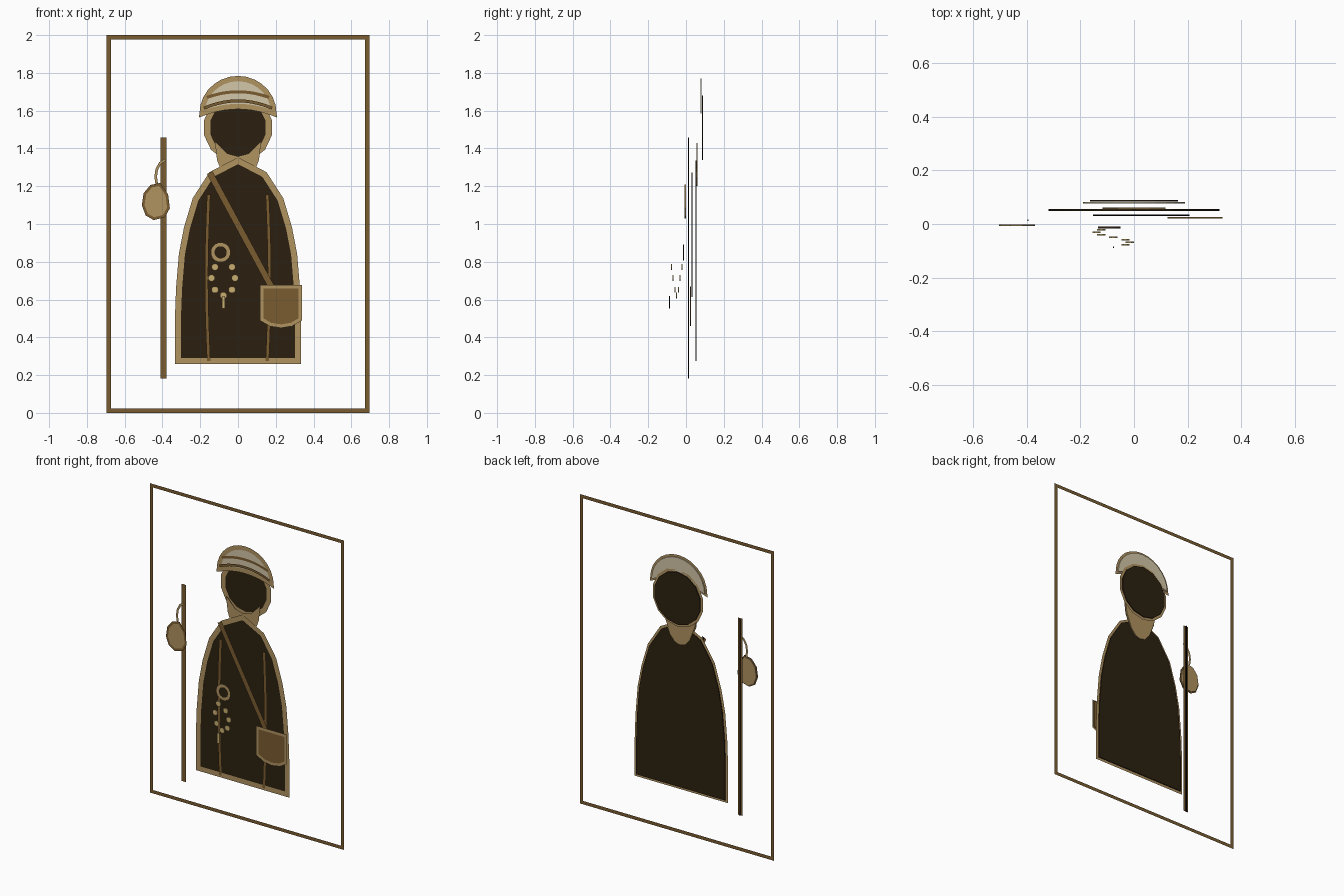
import bpy, bmesh, math
from mathutils import Vector

if "Cube" in bpy.data.objects:
    bpy.data.objects.remove(bpy.data.objects["Cube"])


def material(name, hex_colour):
    srgb = [int(hex_colour[i:i + 2], 16) / 255 for i in (0, 2, 4)]
    lin = [c / 12.92 if c <= 0.04045 else ((c + 0.055) / 1.055) ** 2.4 for c in srgb]
    m = bpy.data.materials.new(name)
    m.use_nodes = True
    m.diffuse_color = (*lin, 1)
    m.node_tree.nodes["Principled BSDF"].inputs["Base Color"].default_value = (*lin, 1)
    return m


BROWN = material("brown", "7a5c30")
GOLD = material("gold", "b09260")
DARK = material("dark brown", "2b2010")
CREAM = material("cream", "d4c6a8")
PALE = material("pale gold", "c8b070")
BLACK = material("black", "050403")

THICK = 0.006   # depth of filled plates
GAP = 0.005     # how far an outline sits in front of its plate


def finish(bm, name, mat):
    mesh = bpy.data.meshes.new(name)
    bm.to_mesh(mesh)
    bm.free()
    mesh.materials.append(mat)
    obj = bpy.data.objects.new(name, mesh)
    bpy.context.collection.objects.link(obj)
    return obj


def plate(name, pts, y, mat):
    """Flat filled shape with a little depth."""
    bm = bmesh.new()
    face = bm.faces.new([bm.verts.new((x, y - THICK / 2, z)) for x, z in pts])
    new = bmesh.ops.extrude_face_region(bm, geom=[face])["geom"]
    verts = [v for v in new if isinstance(v, bmesh.types.BMVert)]
    bmesh.ops.translate(bm, verts=verts, vec=(0, THICK, 0))
    bmesh.ops.recalc_face_normals(bm, faces=bm.faces)
    return finish(bm, name, mat)


def ribbon(name, pts, y, width, mat, closed=False):
    """Flat mitred line following a path, facing the front."""
    p = [Vector(q) for q in pts]
    n = len(p)
    bm = bmesh.new()
    rows = []
    for i in range(n):
        a = p[i - 1] if closed or i else None
        b = p[(i + 1) % n] if closed or i < n - 1 else None
        d1 = (p[i] - a).normalized() if a is not None else (b - p[i]).normalized()
        d2 = (b - p[i]).normalized() if b is not None else d1
        n1, n2 = Vector((-d1.y, d1.x)), Vector((-d2.y, d2.x))
        m = (n1 + n2).normalized()
        off = m * (width / 2 / max(m.dot(n1), 0.5))
        rows.append([bm.verts.new((q.x, y, q.y)) for q in (p[i] + off, p[i] - off)])
    for i in range(n if closed else n - 1):
        r, s = rows[i], rows[(i + 1) % n]
        bm.faces.new((r[0], r[1], s[1], s[0]))
    bm.normal_update()
    for f in bm.faces:
        if f.normal.y > 0:
            f.normal_flip()
    return finish(bm, name, mat)


def outlined(name, pts, y, fill, line, width):
    plate(name, pts, y, fill)
    ribbon(name + "_outline", pts, y - GAP, width, line, True)


def bar(name, a, b, y, width, mat):
    """Straight line with a thin dark core behind it."""
    ribbon(name, [a, b], y - GAP, width, mat)
    d = (Vector(b) - Vector(a)).normalized() * 0.002
    side = Vector((-d.y, d.x))
    a, b = Vector(a), Vector(b)
    plate(name + "_core", [a + side, b + side, b - side, a - side], y, BLACK)


def ellipse(cx, cz, rx, rz, n):
    return [(cx + rx * math.cos(math.tau * (i + 0.5) / n),
             cz + rz * math.sin(math.tau * (i + 0.5) / n)) for i in range(n)]


def mirrored(half):
    """Close a right half, listed from top centre to bottom, on the left."""
    return half + [(-x, z) for x, z in reversed(half) if x > 0]


def arc(half_width, z_end, z_mid, n=10):
    return [(half_width * t, z_mid + (z_end - z_mid) * t * t)
            for t in (2 * i / n - 1 for i in range(n + 1))]


# Border frame
e = 0.684
ribbon("frame", [(-e, 0.011), (e, 0.011), (e, 1.989), (-e, 1.989)], 0.092, 0.022, BROWN, True)

# Head
outlined("head", ellipse(0, 1.51, 0.167, 0.17, 14), 0.087, DARK, GOLD, 0.032)

# Cap: dome above a shallow curved brim, with two bands
dome = [(0.19 * math.cos(a), 1.585 + 0.185 * math.sin(a))
        for a in (math.pi * i / 14 for i in range(15))]
outlined("cap", dome + arc(0.19, 1.585, 1.622)[1:-1], 0.079, CREAM, GOLD, 0.028)
ribbon("cap_upper_band", arc(0.165, 1.67, 1.7), 0.07, 0.016, BROWN)
ribbon("cap_lower_band", arc(0.18, 1.613, 1.652), 0.066, 0.016, BROWN)

# Neck
outlined("neck", mirrored([(0, 1.352), (0.06, 1.368), (0.118, 1.43), (0.105, 1.34),
                           (0.07, 1.25), (0.035, 1.21), (0, 1.2)]), 0.058, GOLD, GOLD, 0.012)

# Cloak with two seams
outlined("cloak", mirrored([(0, 1.335), (0.14, 1.262), (0.225, 1.13), (0.27, 0.98), (0.297, 0.84),
                            (0.312, 0.66), (0.318, 0.5), (0.318, 0.275)]), 0.052, DARK, GOLD, 0.032)
for side, label in ((-1, "right"), (1, "left")):
    seam = [(side * (0.155 + 0.012 * math.sin(math.pi * i / 8)), 1.155 - 0.88 * i / 8)
            for i in range(9)]
    ribbon(label + "_seam", seam, 0.041, 0.018, BROWN)

# Shoulder strap and bag
bar("strap", (-0.15, 1.272), (0.205, 0.615), 0.032, 0.033, BROWN)
outlined("bag", [(0.125, 0.668), (0.33, 0.668), (0.33, 0.495), (0.283, 0.468), (0.228, 0.459),
                 (0.172, 0.468), (0.125, 0.495)], 0.023, BROWN, GOLD, 0.019)

# Staff
bar("staff", (-0.395, 0.183), (-0.395, 1.457), 0.014, 0.032, BROWN)

# Hanging pouch and its cord
outlined("pouch", [(-0.415, 1.21), (-0.377, 1.155), (-0.368, 1.085), (-0.392, 1.042), (-0.445, 1.028),
                   (-0.483, 1.05), (-0.502, 1.1), (-0.493, 1.16), (-0.46, 1.2)],
         -0.004, GOLD, BROWN, 0.014)
ribbon("pouch_cord", [(-0.43, 1.21), (-0.436, 1.25), (-0.43, 1.29), (-0.412, 1.322), (-0.385, 1.34)],
       -0.001, 0.014, GOLD)

# Ring with a loop of beads and a short pendant
cx = -0.092
outlined("ring", ellipse(cx, 0.85, 0.043, 0.043, 16), -0.013, DARK, GOLD, 0.02)
beads = [(-0.122, 0.772), (-0.14, 0.714), (-0.122, 0.652), (-0.077, 0.622),
         (-0.032, 0.652), (-0.016, 0.714), (-0.032, 0.772)]
for i, (x, z) in enumerate(beads):
    outlined("bead_%d" % (i + 1), ellipse(x, z, 0.0165, 0.0165, 8), -0.022 - 0.0092 * i,
             PALE, GOLD, 0.006)
bar("pendant", (-0.077, 0.62), (-0.077, 0.552), -0.087, 0.017, PALE)
